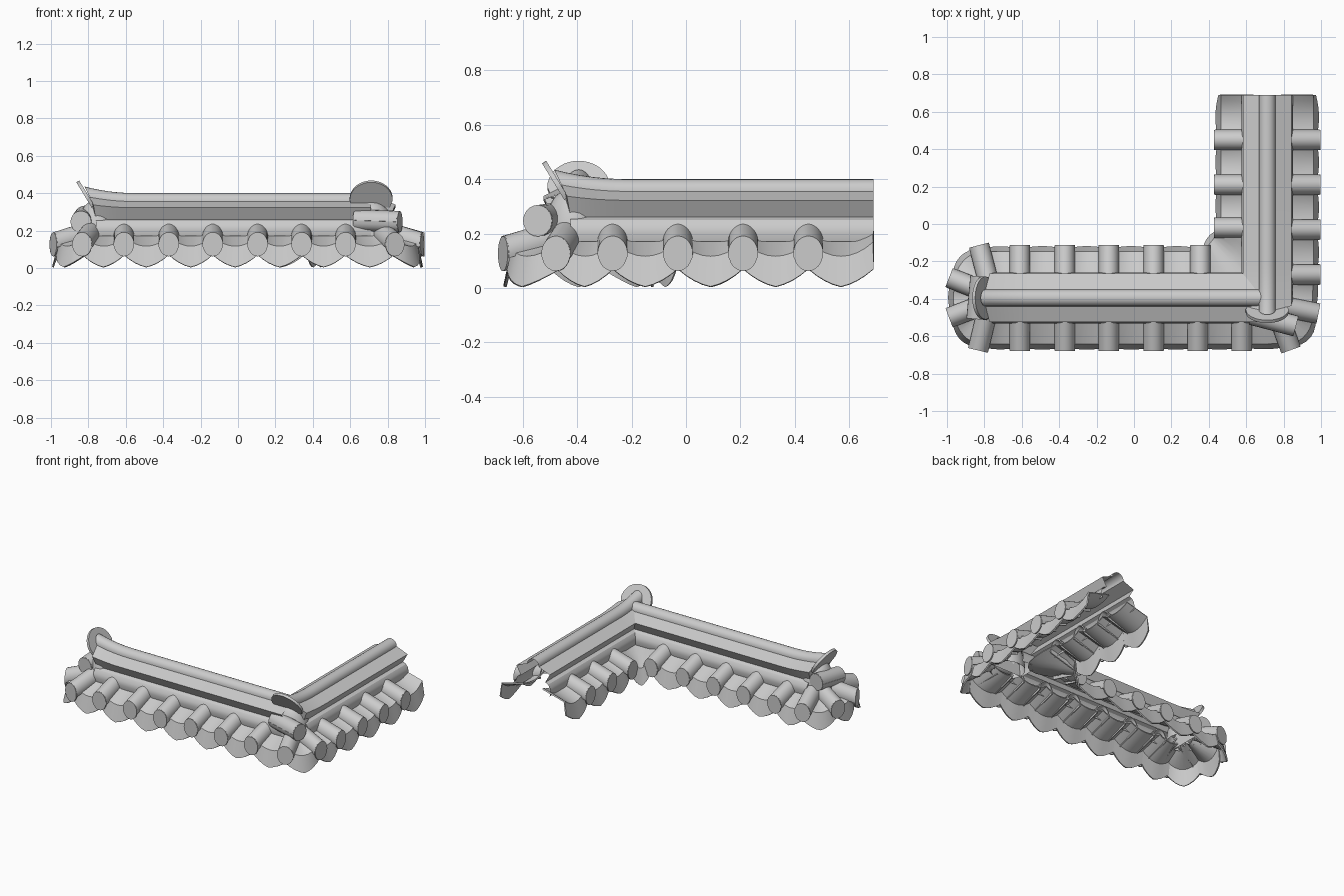
import bpy, bmesh, math
from mathutils import Vector

if "Cube" in bpy.data.objects:
    bpy.data.objects.remove(bpy.data.objects["Cube"])

grey = bpy.data.materials.new("tile_grey")
grey.use_nodes = True
grey.diffuse_color = (0.6, 0.6, 0.6, 1)
grey.node_tree.nodes["Principled BSDF"].inputs["Base Color"].default_value = (0.6, 0.6, 0.6, 1)


def make(name, verts, faces, thick=0, angle=30):
    """Mesh object with smooth shading and optional sheet thickness."""
    mesh = bpy.data.meshes.new(name)
    mesh.from_pydata([tuple(v) for v in verts], [], faces)
    bm = bmesh.new()
    bm.from_mesh(mesh)
    bmesh.ops.recalc_face_normals(bm, faces=bm.faces)
    bm.to_mesh(mesh)
    bm.free()
    mesh.materials.append(grey)
    obj = bpy.data.objects.new(name, mesh)
    bpy.context.collection.objects.link(obj)
    bpy.ops.object.select_all(action='DESELECT')
    obj.select_set(True)
    bpy.context.view_layer.objects.active = obj
    if thick:
        mod = obj.modifiers.new("thickness", 'SOLIDIFY')
        mod.thickness = thick
        mod.offset = 0
        bpy.ops.object.modifier_apply(modifier=mod.name)
    bpy.ops.object.shade_smooth_by_angle(angle=math.radians(angle))


def grid_faces(rows, cols, wrap=False):
    faces = []
    for r in range(rows - 1):
        for c in range(cols if wrap else cols - 1):
            d = (c + 1) % cols
            faces.append((r * cols + c, r * cols + d, (r + 1) * cols + d, (r + 1) * cols + c))
    return faces


def tube(name, p, q, wide, tall, closed=False):
    """Barrel tile from p to q, with an upright round plate on its outer end."""
    p, q = Vector(p), Vector(q)
    up = Vector((0, 0, 1))
    side = (q - p).cross(up).normalized()

    def ring(centre, lo, hi, n, grow=1.0):
        angles = [math.radians(lo + (hi - lo) * i / n) for i in range(n + 1)]
        return [centre + grow * (side * wide * math.cos(a) + up * tall * math.sin(a)) for a in angles]

    lo, hi = (0, 360) if closed else (-15, 195)
    n = 20
    verts = ring(p, lo, hi, n) + ring(q, lo, hi, n)
    faces = grid_faces(2, n + 1)
    for centre in [q, p] if closed else [q]:
        start = len(verts)
        verts += ring(centre, 0, 360, 24, 1.05)[:-1]
        faces.append(tuple(range(start, start + 24)))
    make(name, verts, faces, 0.008)


def pan(name, a, b, swell, notch):
    """Sagging trough tile between two stations, with a hanging drip plate."""
    (i0, o0), (i1, o1) = [[Vector(v) for v in s] for s in (a, b)]
    out = ((o0 + o1) - (i0 + i1)).normalized()
    n = 8
    rows = [[], [], [], []]
    for k in range(n + 1):
        u = k / n
        t = abs(2 * u - 1)
        arch = 1 - t * t
        inner = i0.lerp(i1, u) + Vector(notch) * arch
        outer = o0.lerp(o1, u) + out * (swell * arch - 0.036)
        zi, zo = 0.21 - 0.03 * arch, 0.165 - 0.052 * arch
        low = 0.004 + 0.025 * t + 0.04 * t * t
        mid = inner.lerp(outer, 0.5)
        tip = outer + out * (0.012 + 0.016 * arch)
        for row, pt, z in zip(rows, (inner, mid, outer, tip), (zi, (zi + zo) / 2, zo, low)):
            row.append((pt.x, pt.y, z))
    make(name, sum(rows, []), grid_faces(4, n + 1), 0.01)


# Stations round the eaves: (inner point, outer point)
CX, CY, HALF, REACH = 0.712, -0.395, 0.075, 0.28
side_y = [0.69, 0.45, 0.21, -0.03, -0.27]
front_x = [0.575, 0.34, 0.105, -0.135, -0.37, -0.61]
stations = [((CX + HALF, y), (CX + REACH, y)) for y in side_y]
corner = len(stations)
stations += [((0.79, -0.44), (0.982, -0.478)), ((0.77, -0.48), (0.838, -0.67))]
stations += [((x, CY - HALF), (x, CY - REACH)) for x in front_x]
tip = len(stations)
stations += [((-0.785, -0.47), (-0.833, -0.672)), ((-0.80, -0.43), (-0.985, -0.5)),
             ((-0.80, -0.36), (-0.985, -0.288)), ((-0.775, -0.32), (-0.828, -0.117))]
stations += [((x, CY + HALF), (x, CY + REACH)) for x in front_x[:1:-1]]
valley = len(stations)
stations += [((0.355, CY + HALF), (0.355, CY + REACH))]
stations += [((CX - HALF, y), (CX - REACH, y)) for y in (-0.02, 0.21, 0.45, 0.69)]

# Cover tiles and pan tiles
for inner, outer in stations[1:-1]:
    tube("cover_tile", (*inner, 0.185), (*outer, 0.126), 0.051, 0.061)
swells = {corner: 0.05, tip: 0.04, tip + 1: 0.012, tip + 2: 0.04}
for i in range(len(stations) - 1):
    notch = (0.13, -0.14) if i == valley else (0, 0)
    pan("pan_tile", stations[i], stations[i + 1], swells.get(i, 0), notch)


# Local frames of the two wings: u sideways, v outward to the decorated end
def side_wing(u, v, z):
    return (CX + u, CY - v, z)


def front_wing(u, v, z):
    return (-0.73 - v, CY - u, z)


# Ridge profile, open below: round cap, wide sloped ledge, undercut band, rolled base
half = [(0.045, 0.355), (0.13, 0.322), (0.095, 0.26), (0.118, 0.25),
        (0.133, 0.228), (0.137, 0.2), (0.13, 0.17)]
cap = [(0.045 * math.cos(math.pi * i / 10), 0.357 + 0.043 * math.sin(math.pi * i / 10)) for i in range(11)]
profile = half[::-1] + cap + [(-u, z) for u, z in half]


def ridge(name, place, start):
    verts = [place(u, start, z) for u, z in profile]
    steps = 6
    for k in range(steps + 1):
        t = k / steps
        for u, z in profile:
            end = 0.03 + 0.6 * max(0, z - 0.3)
            lift = 0.035 * t * t * max(0, (z - 0.26) / 0.14)
            verts.append(place(u, -0.18 + t * (end + 0.18), z + lift))
    n = len(profile)
    faces = grid_faces(steps + 2, n)
    faces.append(tuple(range((steps + 1) * n, (steps + 2) * n)))
    make(name, verts, faces)


def crest(name, place):
    """Leaning half-round plate closing the raised ridge end."""
    outline = [(-0.1, 0.01), (0.1, 0.01)]
    outline += [(0.115 * math.cos(math.pi * i / 20), 0.055 + 0.112 * math.sin(math.pi * i / 20)) for i in range(21)]
    verts = [place(u, 0.04 + 0.52 * s, 0.32 + 0.855 * s) for u, s in outline]
    make(name, verts, [tuple(range(len(verts)))], 0.018)


def hub(name, place):
    """Rounded mass under the crest where the end tiles meet."""
    rows, cols = 8, 24
    verts = []
    for r in range(rows):
        a = math.pi / 2 * r / rows
        wide = math.cos(a) ** 0.7
        for c in range(cols):
            b = math.tau * c / cols
            verts.append(place(0.12 * wide * math.cos(b),
                               0.02 + 0.11 * wide * math.sin(b), 0.17 + 0.19 * math.sin(a)))
    faces = grid_faces(rows, cols, True)
    faces.append(tuple(range((rows - 1) * cols, rows * cols)))
    make(name, verts, faces)


for label, place, start, u0, u1, v1, z0 in (("side", side_wing, -1.085, -0.08, 0.15, 0.15, 0.255),
                                            ("front", front_wing, -1.44, -0.11, 0.11, 0.11, 0.275)):
    ridge(label + "_ridge", place, start)
    crest(label + "_crest_plate", place)
    hub(label + "_end_hub", place)
    tube(label + "_end_roll", place(u0, 0.09, z0), place(u1, v1, 0.247), 0.052, 0.054, True)
